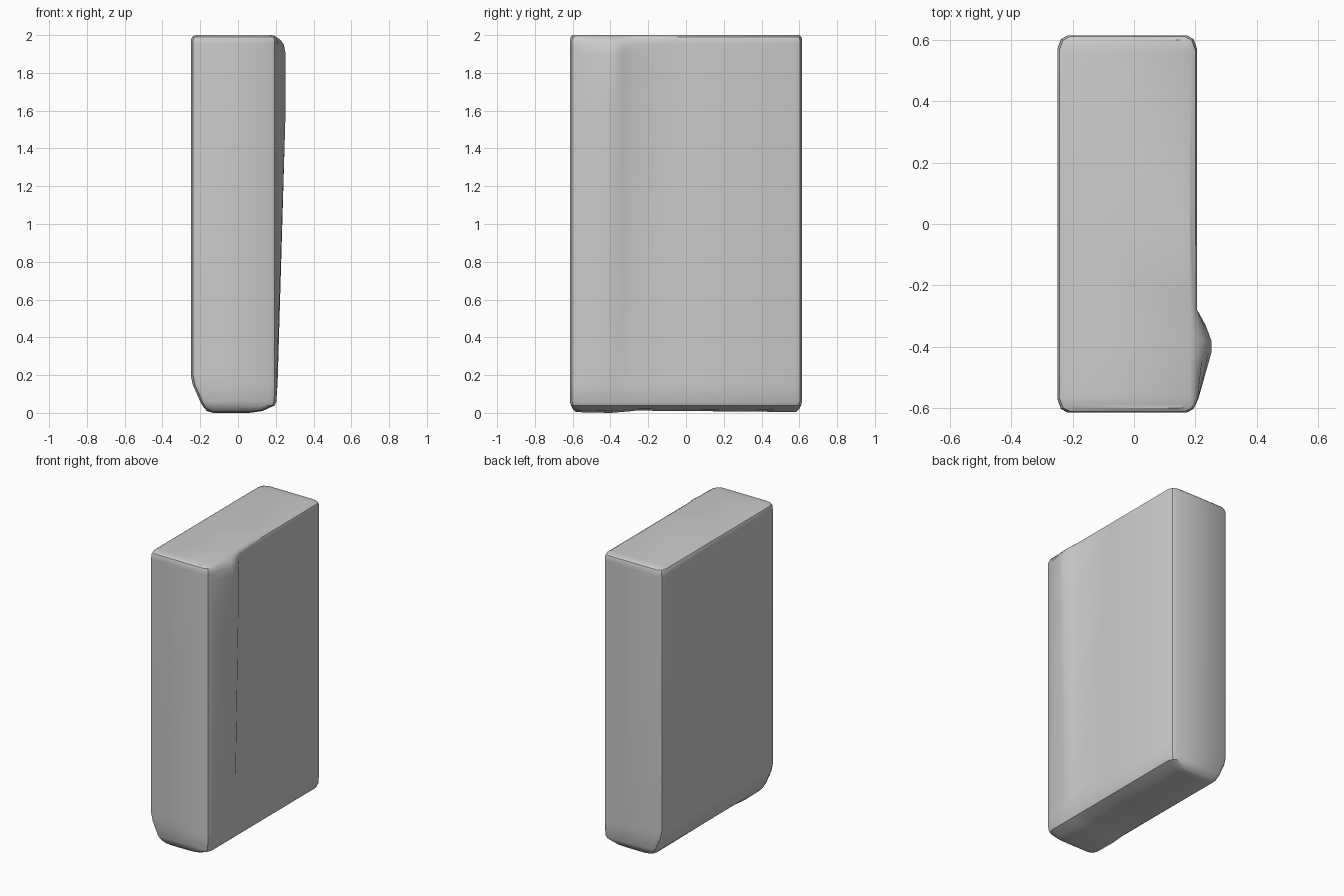
import bpy, bmesh

if "Cube" in bpy.data.objects:
    bpy.data.objects.remove(bpy.data.objects["Cube"])

# Stations along y: (y, corner inset in x, bulge weight, lift of the underside)
stations = [(-0.615, 0.035, 0, 0.006), (-0.603, 0.012, 0, 0.004), (-0.57, 0, 0.08, 0.003),
            (-0.42, 0, 1, 0), (-0.38, 0, 1, 0.003), (-0.33, 0, 0.6, 0.007),
            (-0.28, 0, 0, 0.012), (0.0, 0, 0, 0.01), (0.57, 0, 0, 0.005),
            (0.603, 0.012, 0, 0.005), (0.615, 0.035, 0, 0.006)]

# Horizontal sections: (z, left x, right x, y scale, bulge depth)
sections = [(0.0, -0.13, 0.06, 0.95, 0), (0.01, -0.165, 0.13, 0.97, 0),
            (0.04, -0.19, 0.195, 0.99, 0), (0.06, -0.2, 0.203, 1, 0),
            (0.15, -0.24, 0.206, 1, 0.003), (0.2, -0.25, 0.206, 1, 0.005),
            (1.6, -0.25, 0.206, 1, 0.046), (1.9, -0.25, 0.206, 1, 0.046),
            (1.95, -0.25, 0.206, 1, 0.037), (1.975, -0.249, 0.206, 1, 0.018),
            (1.99, -0.243, 0.2, 0.993, 0.003), (2.0, -0.222, 0.182, 0.975, 0)]

bm = bmesh.new()
rings = []
for z, left, right, scale, depth in sections:
    low = z < 0.02
    rights, lefts = [], []
    for y, inset, weight, lift in stations:
        h = z + (lift if low else 0)
        rights.append(bm.verts.new((right - inset + depth * weight, y * scale, h)))
        lefts.append(bm.verts.new((left + inset, y * scale, h)))
    rings.append((rights, lefts))

# Walls
for (r0, l0), (r1, l1) in zip(rings, rings[1:]):
    a, b = r0 + l0[::-1], r1 + l1[::-1]
    for i in range(len(a)):
        j = (i + 1) % len(a)
        bm.faces.new((a[i], a[j], b[j], b[i]))

# Top and underside, bridged across
for rights, lefts in (rings[0], rings[-1]):
    for i in range(len(rights) - 1):
        bm.faces.new((rights[i], rights[i + 1], lefts[i + 1], lefts[i]))

bmesh.ops.recalc_face_normals(bm, faces=bm.faces[:])
mesh = bpy.data.meshes.new("rounded_case")
bm.to_mesh(mesh)
bm.free()
case = bpy.data.objects.new("rounded_case", mesh)
bpy.context.collection.objects.link(case)
bpy.context.view_layer.objects.active = case
case.select_set(True)
bpy.ops.object.shade_smooth_by_angle(angle=0.5)
